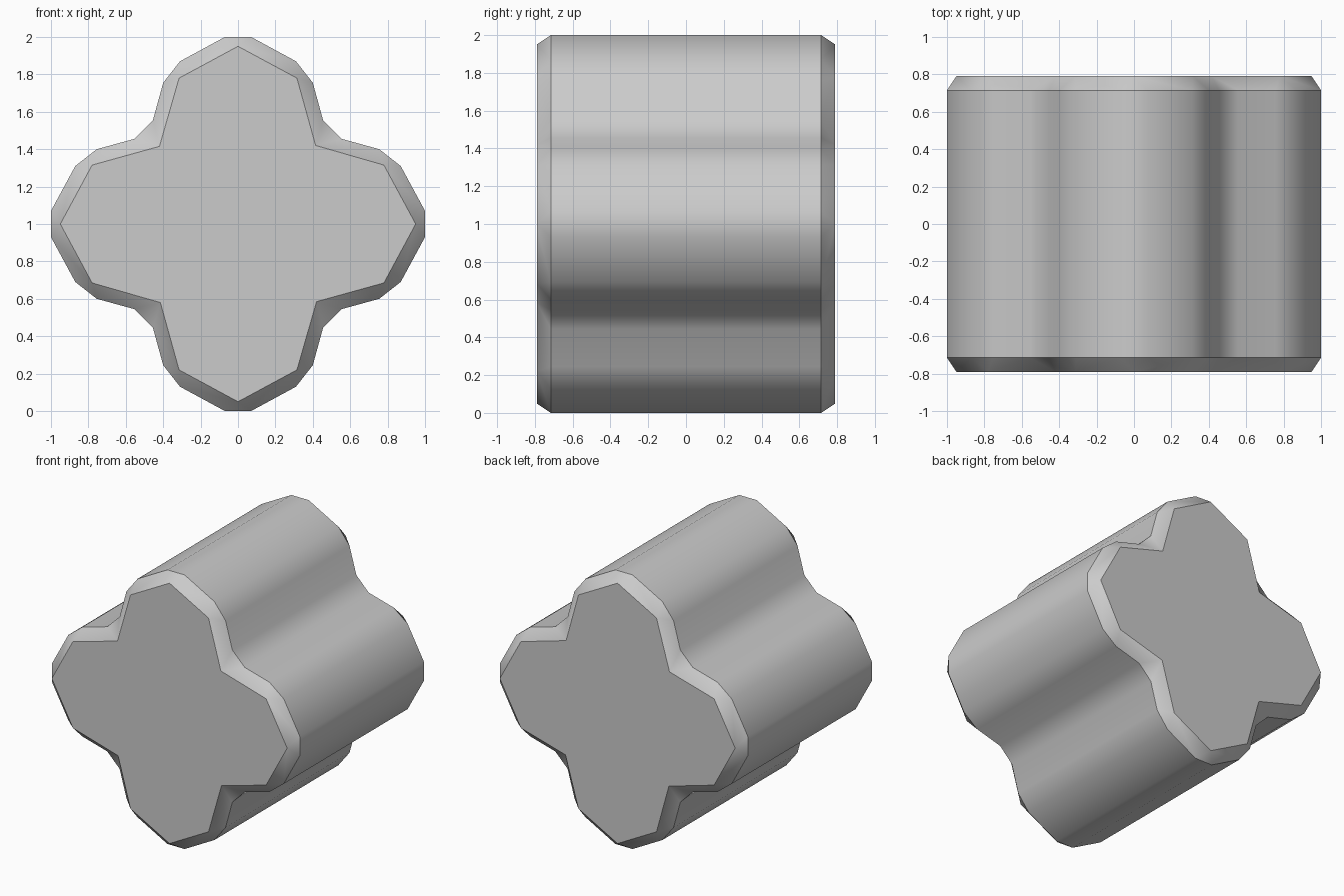
import bpy, bmesh

if "Cube" in bpy.data.objects:
    bpy.data.objects.remove(bpy.data.objects["Cube"])

# One quarter of the lobed outline, centred on the origin (x, z):
# each cap corner widens into two corners on the outer wall
CAP = [(0, .95), (.315, .78), (.415, .42), (.78, .315)]
WALL = [(-.07, 1), (.07, 1), (.31, .87), (.40, .755),
        (.455, .555), (.555, .455), (.755, .40), (.87, .31)]
CAP_Y, WALL_Y = .79, .715


def full_outline(quarter):
    """Repeat a quarter outline in four 90 degree turns."""
    pts, q = [], list(quarter)
    for _ in range(4):
        pts += q
        q = [(z, -x) for x, z in q]
    return pts


bm = bmesh.new()


def ring(points, y):
    return [bm.verts.new((x, y, z + 1)) for x, z in points]


cap_pts, wall_pts = full_outline(CAP), full_outline(WALL)
n, m = len(cap_pts), len(wall_pts)
walls, sharp = [], []

# Flat end caps with chamfered rims
for s in (-1, 1):
    cap, wall = ring(cap_pts, s * CAP_Y), ring(wall_pts, s * WALL_Y)
    bm.faces.new(cap).smooth = False
    for i in range(n):
        a, b, c = wall[2 * i], wall[2 * i + 1], wall[(2 * i + 2) % m]
        bm.faces.new((cap[i], a, b)).smooth = True
        bm.faces.new((cap[i], b, c, cap[(i + 1) % n])).smooth = True
    for r in (cap, wall):
        sharp += [(r[i], r[(i + 1) % len(r)]) for i in range(len(r))]
    walls.append(wall)

# Long side wall
for i in range(m):
    j = (i + 1) % m
    bm.faces.new((walls[0][i], walls[0][j], walls[1][j], walls[1][i])).smooth = True

# Keep the cap and chamfer borders crisp
for pair in sharp:
    bm.edges.get(pair).smooth = False

bmesh.ops.recalc_face_normals(bm, faces=bm.faces[:])
mesh = bpy.data.meshes.new("lobed_block")
bm.to_mesh(mesh)
bm.free()
bpy.context.collection.objects.link(bpy.data.objects.new("lobed_block", mesh))
